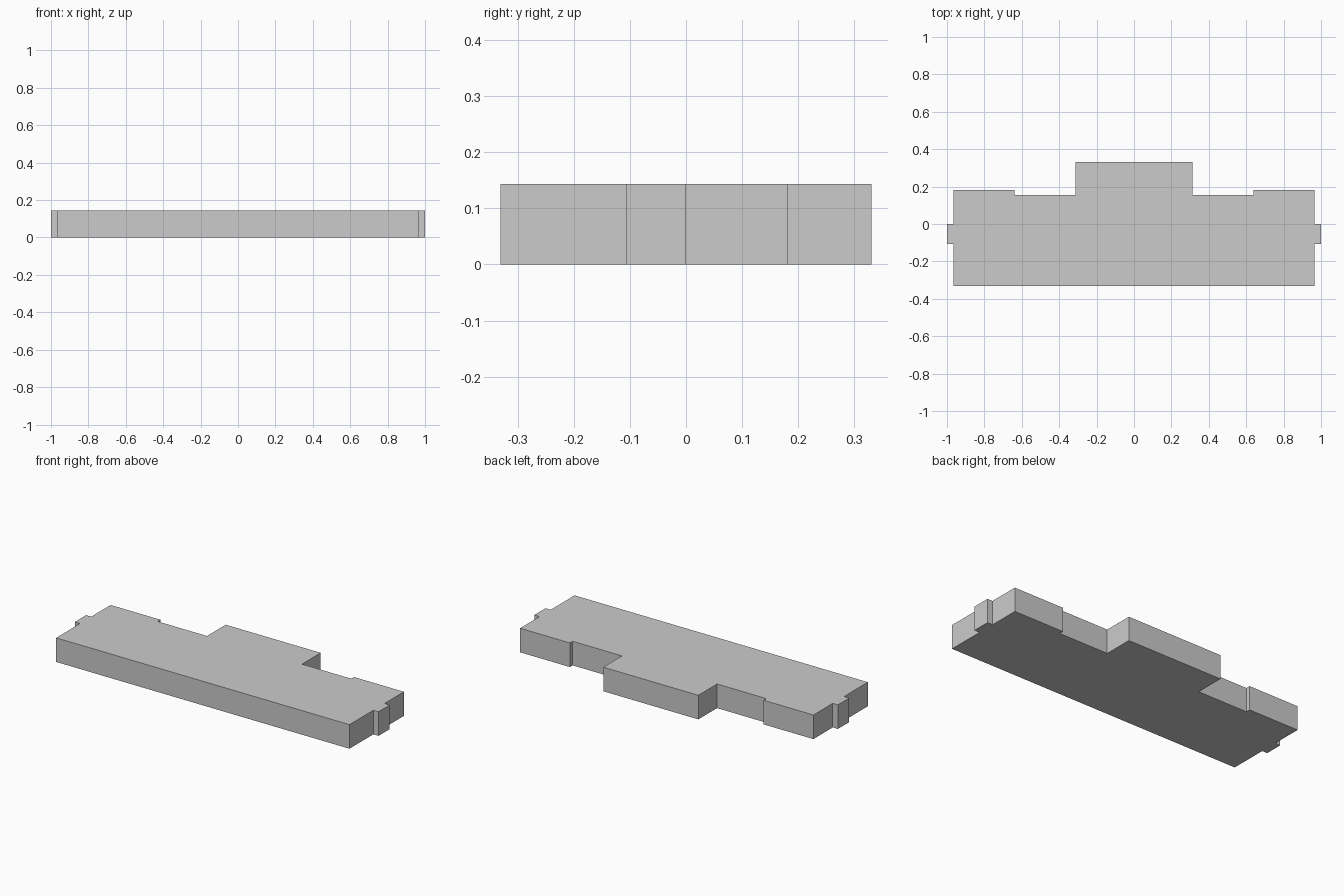
import bpy, bmesh

if "Cube" in bpy.data.objects:
    bpy.data.objects.remove(bpy.data.objects["Cube"])

HEIGHT = 0.1435

# Right half of the plan outline, front to back
half = [(0.966, -0.331), (0.966, -0.107), (1.0, -0.107), (1.0, -0.001),
        (0.966, -0.001), (0.966, 0.181), (0.638, 0.181), (0.638, 0.155),
        (0.313, 0.155), (0.313, 0.331)]

# Mirror the half to close the outline
outline = half + [(-x, y) for x, y in reversed(half)]

# Extrude the outline into the stepped slab
bm = bmesh.new()
base = bm.faces.new([bm.verts.new((x, y, 0)) for x, y in outline])
ext = bmesh.ops.extrude_face_region(bm, geom=[base], use_keep_orig=True)
top = [v for v in ext["geom"] if isinstance(v, bmesh.types.BMVert)]
bmesh.ops.translate(bm, verts=top, vec=(0, 0, HEIGHT))
bmesh.ops.recalc_face_normals(bm, faces=bm.faces)

mesh = bpy.data.meshes.new("stepped_slab")
bm.to_mesh(mesh)
bm.free()
slab = bpy.data.objects.new("stepped_slab", mesh)
bpy.context.collection.objects.link(slab)
